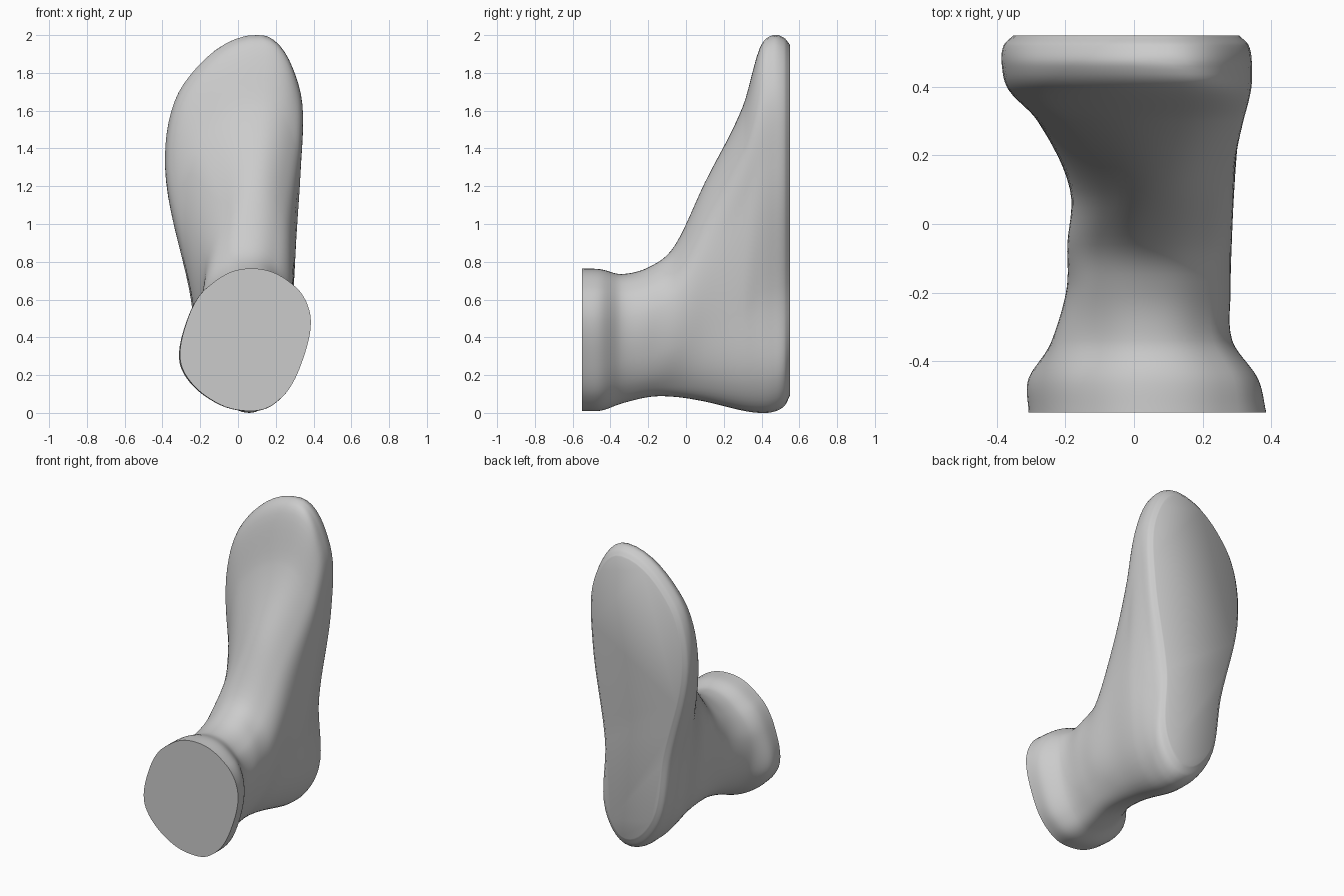
import bpy, bmesh, math

if "Cube" in bpy.data.objects:
    bpy.data.objects.remove(bpy.data.objects["Cube"])

# Slices from ankle cut to sole: y, (bottom z, x), (top z, x),
# left and right x at the four height fractions below
FRACS = (.1, .33, .65, .87)
SLICES = [
    (-.55, .01, .07, .765, .07, (-.165, -.302, -.265, -.16), (.235, .335, .385, .305)),
    (-.45, .012, .07, .76, .07, (-.165, -.302, -.265, -.16), (.23, .32, .36, .29)),
    (-.34, .05, .06, .735, .06, (-.11, -.22, -.23, -.13), (.18, .26, .285, .23)),
    (-.19, .085, .06, .775, .06, (-.09, -.18, -.19, -.12), (.18, .255, .28, .22)),
    (-.06, .085, .06, .885, .06, (-.09, -.17, -.19, -.11), (.18, .265, .28, .21)),
    (.10, .06, .06, 1.22, .09, (-.11, -.175, -.175, -.08), (.20, .27, .29, .235)),
    (.30, .012, .06, 1.62, .13, (-.15, -.23, -.28, -.19), (.23, .285, .31, .30)),
    (.39, 0, .06, 1.93, .14, (-.16, -.25, -.365, -.26), (.24, .275, .33, .32)),
    (.46, .005, .06, 2.0, .11, (-.165, -.26, -.385, -.285), (.24, .255, .33, .32)),
    (.52, .035, .06, 1.985, .10, (-.16, -.245, -.38, -.28), (.23, .23, .32, .31)),
    (.55, .09, .06, 1.95, .09, (-.14, -.215, -.35, -.26), (.20, .20, .29, .285)),
]


def hermite(a, b, ma, mb, t):
    return ((2*t**3 - 3*t*t + 1)*a + (t**3 - 2*t*t + t)*ma
            + (3*t*t - 2*t**3)*b + (t**3 - t*t)*mb)


def outline(s, steps=8):
    """Smooth closed ring through the control points of one slice."""
    y, zb, xb, zt, xt, left, right = s
    zs = [zb + f*(zt - zb) for f in FRACS]
    pts = ([(xb, zb)] + list(zip(right, zs)) + [(xt, zt)]
           + list(zip(left, zs))[::-1])
    n, ring = len(pts), []
    for i in range(n):
        p0, p1, p2, p3 = (pts[(i + k) % n] for k in (-1, 0, 1, 2))
        # chord-aware tangents; bottom and top stay level and blunt
        d0, d1, d2 = (max(math.dist(a, b), 1e-4) for a, b in ((p0, p1), (p1, p2), (p2, p3)))
        m1 = [d1*(p2[k] - p0[k])/(d0 + d1) for k in (0, 1)]
        m2 = [d1*(p3[k] - p1[k])/(d1 + d2) for k in (0, 1)]
        if i in (0, n//2):
            m1 = [m1[0]*1.45, 0]
        if (i + 1) % n in (0, n//2):
            m2 = [m2[0]*1.45, 0]
        for j in range(steps):
            ring.append([hermite(p1[k], p2[k], m1[k], m2[k], j/steps) for k in (0, 1)])
    return ring


def slope(ys, vals, i):
    a, b = max(i - 1, 0), min(i + 1, len(ys) - 1)
    return (vals[b] - vals[a])/(ys[b] - ys[a])


# Foot: loft the rings smoothly along y
ys = [s[0] for s in SLICES]
rings = [outline(s) for s in SLICES]
count = len(rings[0])
bm = bmesh.new()
loft = []
for i in range(len(ys) - 1):
    h = ys[i + 1] - ys[i]
    steps = 6
    for j in range(steps + (i == len(ys) - 2)):
        t = j/steps
        row = []
        for p in range(count):
            c = []
            for k in (0, 1):
                v = [r[p][k] for r in rings]
                c.append(hermite(v[i], v[i + 1], h*slope(ys, v, i), h*slope(ys, v, i + 1), t))
            row.append(bm.verts.new((c[0], ys[i] + h*t, min(max(c[1], 0), 2))))
        loft.append(row)
for a, b in zip(loft, loft[1:]):
    for p in range(count):
        q = (p + 1) % count
        bm.faces.new((a[p], a[q], b[q], b[p]))

# Flat ankle cut and flat sole
bm.faces.new(loft[0])
bm.faces.new(loft[-1])
bmesh.ops.recalc_face_normals(bm, faces=bm.faces)

mesh = bpy.data.meshes.new("foot")
bm.to_mesh(mesh)
bm.free()
foot = bpy.data.objects.new("foot", mesh)
bpy.context.collection.objects.link(foot)
bpy.context.view_layer.objects.active = foot
foot.select_set(True)
bpy.ops.object.shade_smooth_by_angle(angle=math.radians(50))
